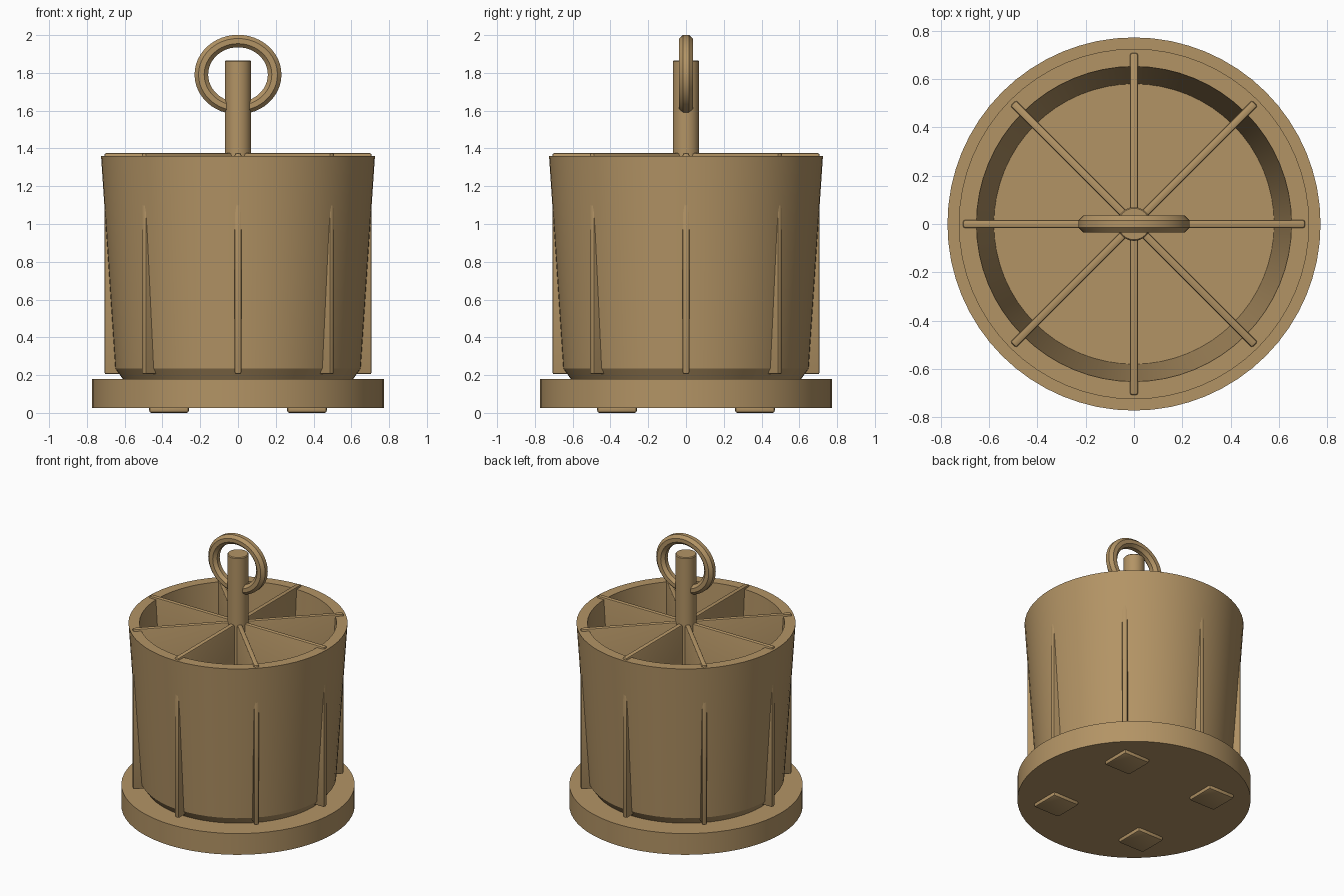
import bpy, bmesh, math
from mathutils import Matrix

cube = bpy.data.objects.get("Cube")
if cube:
    bpy.data.objects.remove(cube, do_unlink=True)

tan = bpy.data.materials.new("tan")
tan.use_nodes = True
COLOUR = (0.45, 0.295, 0.13, 1)
tan.diffuse_color = COLOUR
tan.node_tree.nodes["Principled BSDF"].inputs["Base Color"].default_value = COLOUR


def finish(bm, name, angle=29):
    bmesh.ops.recalc_face_normals(bm, faces=bm.faces)
    mesh = bpy.data.meshes.new(name)
    bm.to_mesh(mesh)
    bm.free()
    mesh.materials.append(tan)
    obj = bpy.data.objects.new(name, mesh)
    bpy.context.collection.objects.link(obj)
    bpy.ops.object.select_all(action="DESELECT")
    obj.select_set(True)
    bpy.context.view_layer.objects.active = obj
    bpy.ops.object.shade_smooth_by_angle(angle=math.radians(angle))
    return obj


def lathe(name, profile, steps=64):
    """Spin an (r, z) profile that starts and ends on the axis."""
    bm = bmesh.new()
    verts = [bm.verts.new((r, 0, z)) for r, z in profile]
    edges = [bm.edges.new(pair) for pair in zip(verts, verts[1:])]
    bmesh.ops.spin(bm, geom=verts + edges, cent=(0, 0, 0), axis=(0, 0, 1),
                   angle=math.tau, steps=steps)
    bmesh.ops.remove_doubles(bm, verts=bm.verts, dist=0.0001)
    return finish(bm, name)


def block(name, size, centre, bevel, turn=0):
    """Box with softened edges, turned about the z axis."""
    bm = bmesh.new()
    bmesh.ops.create_cube(bm, size=1)
    bmesh.ops.scale(bm, vec=size, verts=bm.verts)
    bmesh.ops.bevel(bm, geom=bm.edges[:], offset=bevel, segments=2,
                    profile=0.5, affect="EDGES")
    bmesh.ops.translate(bm, vec=centre, verts=bm.verts)
    bmesh.ops.rotate(bm, cent=(0, 0, 0), verts=bm.verts,
                     matrix=Matrix.Rotation(turn, 3, "Z"))
    return finish(bm, name)


# Round base and its four square feet
lathe("base", [(0, 0.025), (0.772, 0.025), (0.772, 0.18), (0, 0.18)])
for i, (sx, sy) in enumerate([(1, 1), (-1, 1), (-1, -1), (1, -1)]):
    block(f"foot_{i + 1}", (0.21, 0.21, 0.04), (sx * 0.365, sy * 0.365, 0.02), 0.012)

# Hollow tapered tub with a chamfered bottom
lathe("tub", [(0, 0.18), (0.61, 0.18), (0.65, 0.235), (0.725, 1.36),
              (0.652, 1.36), (0.58, 0.25), (0, 0.25)])

# Divider plates crossing the tub, showing outside as ribs
for i in range(4):
    block(f"divider_{i + 1}", (1.415, 0.035, 1.17), (0, 0, 0.79), 0.01, i * math.pi / 4)

# Centre post
lathe("post", [(0, 0.22), (0.07, 0.22), (0.07, 1.86), (0.065, 1.866), (0, 1.866)], 32)

# Lifting ring with an eight-sided section, slightly flattened in height
bm = bmesh.new()
section = []
for k in range(8):
    a = (k + 0.5) * math.tau / 8
    section.append(bm.verts.new((0.194 + 0.039 * math.cos(a), 0.039 * math.sin(a), 0)))
loop = [bm.edges.new((section[k], section[(k + 1) % 8])) for k in range(8)]
bmesh.ops.spin(bm, geom=section + loop, cent=(0, 0, 0), axis=(0, 1, 0),
               angle=math.tau, steps=48)
bmesh.ops.remove_doubles(bm, verts=bm.verts, dist=0.0001)
bmesh.ops.scale(bm, vec=(1, 1, 0.915), verts=bm.verts)
bmesh.ops.translate(bm, vec=(0, 0, 1.791), verts=bm.verts)
finish(bm, "lifting_ring")
